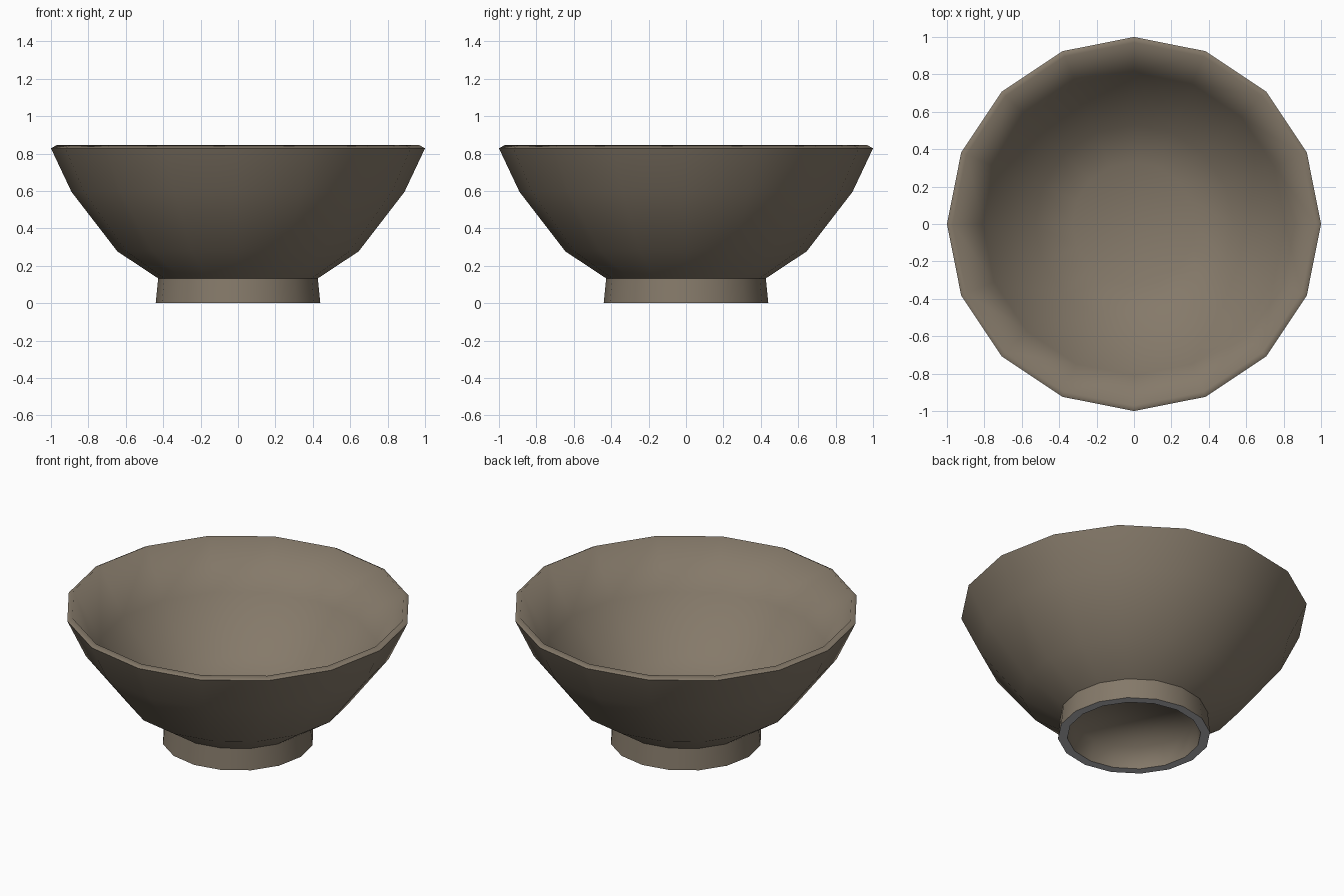
import bpy, bmesh, math

if "Cube" in bpy.data.objects:
    bpy.data.objects.remove(bpy.data.objects["Cube"])

SIDES = 16


def material(name, rgb):
    m = bpy.data.materials.new(name)
    m.diffuse_color = (*rgb, 1)
    m.use_nodes = True
    m.node_tree.nodes["Principled BSDF"].inputs["Base Color"].default_value = m.diffuse_color
    return m


clay = material("warm clay glaze", (0.235, 0.193, 0.143))
grey = material("grey bare foot", (0.5, 0.5, 0.52))


def lathe(name, profile, sharp):
    """Spin a radius/height profile around z and cap both ends flat.
    sharp holds the profile indices whose ring is a hard edge."""
    bm = bmesh.new()
    rings = []
    for r, z in profile:
        rings.append([bm.verts.new((r * math.cos(2 * math.pi * i / SIDES),
                                    r * math.sin(2 * math.pi * i / SIDES), z)) for i in range(SIDES)])
    for a, b in zip(rings, rings[1:]):
        for i in range(SIDES):
            j = (i + 1) % SIDES
            bm.faces.new((a[i], a[j], b[j], b[i]))
    bm.faces.new(rings[0])
    bm.faces.new(rings[-1])
    bmesh.ops.recalc_face_normals(bm, faces=bm.faces)
    for k in sharp:
        for i in range(SIDES):
            bm.edges.get((rings[k][i], rings[k][(i + 1) % SIDES])).smooth = False
    # the standing ring of the foot is bare grey
    for f in bm.faces:
        f.smooth = True
        if f.calc_center_median().z < 0.001:
            f.material_index = 1
    me = bpy.data.meshes.new(name)
    bm.to_mesh(me)
    bm.free()
    me.materials.append(clay)
    me.materials.append(grey)
    ob = bpy.data.objects.new(name, me)
    bpy.context.collection.objects.link(ob)
    return ob


# Bowl with foot ring: underside, foot, outer wall, rim, inner wall, floor
lathe("bowl", [
    (0.36, 0.13), (0.386, 0), (0.44, 0), (0.427, 0.133),
    (0.645, 0.277), (0.89, 0.595), (1.0, 0.828), (0.97, 0.845),
    (0.81, 0.56), (0.53, 0.29), (0.33, 0.2)], [1, 2, 3, 6])
